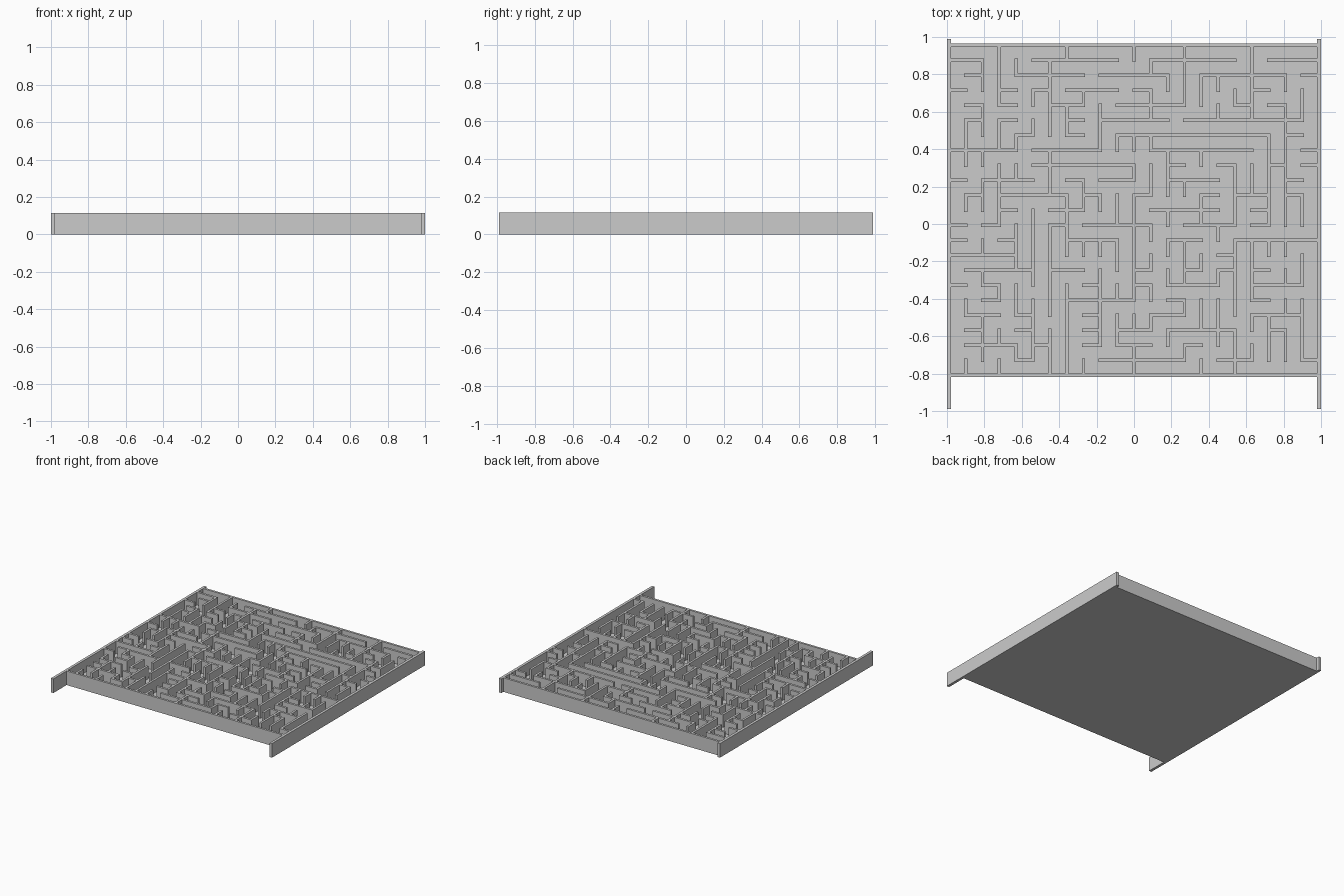
import bpy, bmesh, random
from mathutils import Vector

if "Cube" in bpy.data.objects:
    bpy.data.objects.remove(bpy.data.objects["Cube"])

N = 22                       # cells per side
T = 0.018                    # wall thickness
FLOOR, TOP = 0.012, 0.115
random.seed(4)


def gx(i):
    return -0.99 + 0.09 * i


def gy(j):
    return 0.955 - 0.0802 * j


# Main long walls: (grid line, start, end), lines counted from the back left
ACROSS = [(1, 5, 9), (1, 19, 22), (2, 5, 8), (2, 10, 13), (4, 10, 14), (5, 10, 13),
          (5, 14, 20), (6, 10, 14), (6, 14, 19), (7, 0, 3), (7, 6, 9), (7, 13, 18),
          (8, 7, 10), (9, 2, 5), (11, 12, 15), (12, 8, 11), (13, 7, 10), (13, 18, 22),
          (14, 0, 4), (15, 1, 4), (16, 13, 16), (16, 18, 21), (17, 7, 11),
          (19, 13, 17), (20, 1, 4), (21, 9, 13)]
ALONG = [(2, 18, 21), (3, 0, 3), (3, 9, 12), (4, 12, 15), (5, 11, 16), (6, 2, 5),
         (6, 7, 10), (6, 12, 17), (7, 10, 14), (7, 17, 22), (9, 4, 7), (9, 17, 20),
         (11, 11, 17), (14, 0, 4), (16, 17, 20), (17, 8, 12), (17, 13, 17),
         (17, 19, 22), (18, 0, 4), (18, 13, 17), (19, 6, 12), (20, 5, 12), (21, 17, 21)]

# Walls form a tree rooted on the border, so every corridor stays connected
parent = {}
solid = set()
BORDER = (0, 0)


def root(p):
    while p in parent:
        p = parent[p]
    return BORDER if p[0] in (0, N) or p[1] in (0, N) else p


def add_wall(a, b):
    ra, rb = root(a), root(b)
    if ra == rb:
        return
    if ra == BORDER:
        ra, rb = rb, ra
    parent[ra] = rb
    solid.update({(2 * a[0], 2 * a[1]), (2 * b[0], 2 * b[1]), (a[0] + b[0], a[1] + b[1])})


for i, s, e in ALONG:
    for j in range(s, e):
        add_wall((i, j), (i, j + 1))
for j, s, e in ACROSS:
    for i in range(s, e):
        add_wall((i, j), (i + 1, j))

# Short branch walls grow between the long ones
spare = [((i, j), (i + 1, j)) for i in range(N) for j in range(1, N)]
spare += [((i, j), (i, j + 1)) for i in range(1, N) for j in range(N)]
random.shuffle(spare)
for a, b in spare:
    add_wall(a, b)

# Front and back border walls
for k in range(2 * N + 1):
    solid.update({(k, 0), (k, 2 * N)})


def edge(f, k, sign):
    # even strips are thin walls, odd strips are wide corridors
    return f(k // 2) + sign * (-1 if k % 2 == 0 else 1) * T / 2


# Maze walls: flat plan extruded upwards
bm = bmesh.new()
verts = {}


def vert(k, m):
    if (k, m) not in verts:
        verts[k, m] = bm.verts.new((edge(gx, k, 1), edge(gy, m, -1), FLOOR / 2))
    return verts[k, m]


for k, m in sorted(solid):
    bm.faces.new((vert(k, m), vert(k, m + 1), vert(k + 1, m + 1), vert(k + 1, m)))
ext = bmesh.ops.extrude_face_region(bm, geom=bm.faces[:], use_keep_orig=True)
bmesh.ops.translate(bm, vec=Vector((0, 0, TOP - FLOOR / 2)),
                    verts=[g for g in ext["geom"] if isinstance(g, bmesh.types.BMVert)])
bmesh.ops.recalc_face_normals(bm, faces=bm.faces[:])
mesh = bpy.data.meshes.new("maze_walls")
bm.to_mesh(mesh)
bm.free()
bpy.context.collection.objects.link(bpy.data.objects.new("maze_walls", mesh))


def box(name, lo, hi):
    lo, hi = Vector(lo), Vector(hi)
    bpy.ops.mesh.primitive_cube_add(size=1, location=(lo + hi) / 2)
    ob = bpy.context.object
    ob.name = name
    ob.scale = hi - lo


# Floor plate and long side rails
y0, y1 = gy(N) - T / 2, gy(0) + T / 2
box("floor", (-0.99, y0, 0), (0.99, y1, FLOOR))
box("left_rail", (-1, -0.99, 0), (-0.978, 0.99, TOP))
box("right_rail", (0.978, -0.99, 0), (1, 0.99, TOP))
